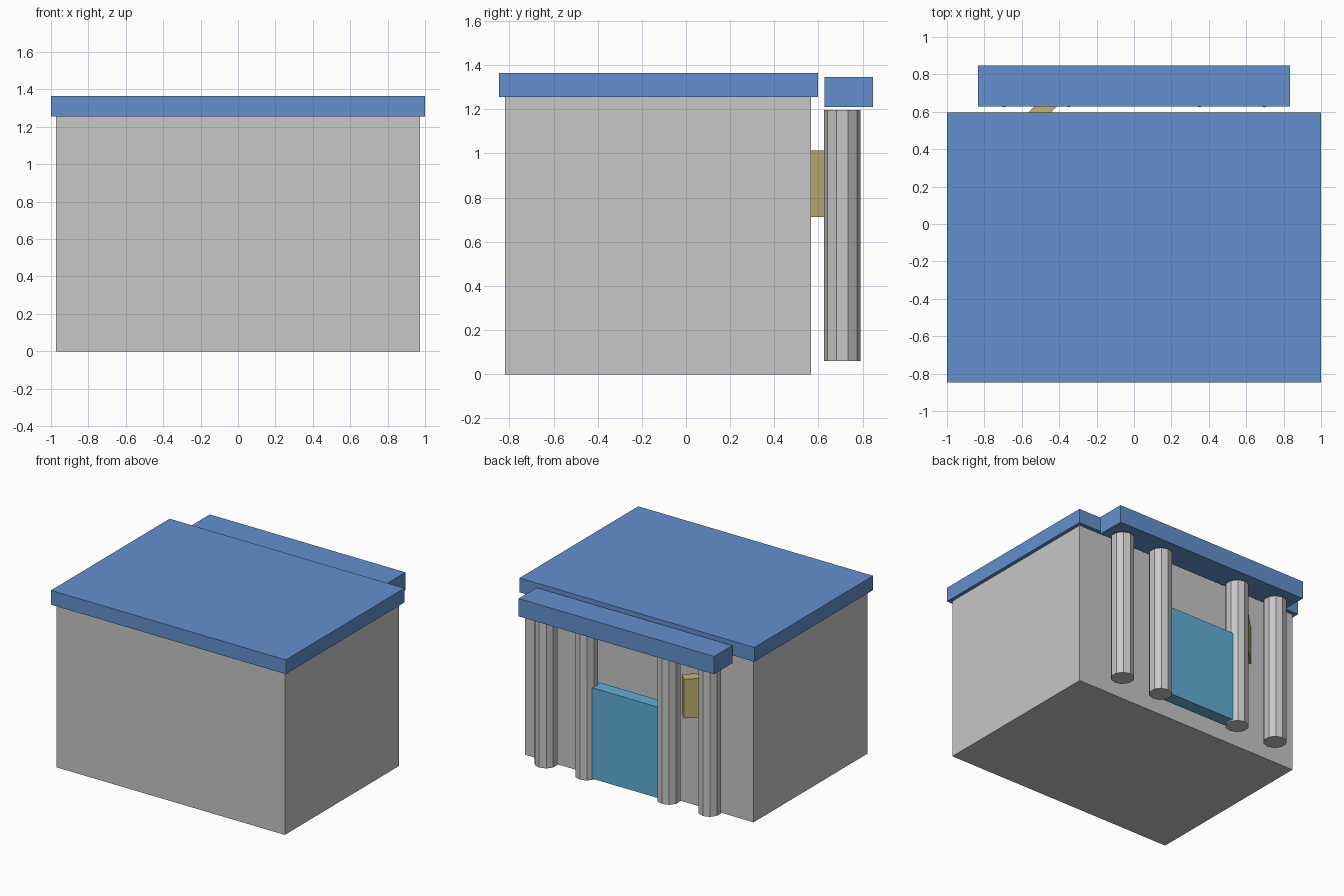
import bpy
import bmesh
import math
from mathutils import Matrix

cube = bpy.data.objects.get("Cube")
if cube:
    bpy.data.objects.remove(cube, do_unlink=True)


def material(name, rgb):
    mat = bpy.data.materials.new(name)
    mat.use_nodes = True
    colour = (*rgb, 1.0)
    mat.diffuse_color = colour
    mat.node_tree.nodes["Principled BSDF"].inputs["Base Color"].default_value = colour
    return mat


stone = material("stone_grey", (0.57, 0.57, 0.58))
roof_blue = material("roof_blue", (0.125, 0.28, 0.62))
door_blue = material("door_light_blue", (0.12, 0.43, 0.67))
gold = material("sign_gold", (0.55, 0.46, 0.17))


def finish(bm, name, mat):
    mesh = bpy.data.meshes.new(name)
    bm.to_mesh(mesh)
    bm.free()
    mesh.materials.append(mat)
    obj = bpy.data.objects.new(name, mesh)
    bpy.context.scene.collection.objects.link(obj)
    return obj


def box(name, mat, x, y, z):
    """Box between the given (low, high) limits, with its origin at its centre."""
    bm = bmesh.new()
    size = [hi - lo for lo, hi in (x, y, z)]
    bmesh.ops.create_cube(bm, size=1, matrix=Matrix.Diagonal((*size, 1)))
    obj = finish(bm, name, mat)
    obj.location = [(lo + hi) / 2 for lo, hi in (x, y, z)]
    return obj


def column(name, mat, x, y, radius, bottom, top):
    bm = bmesh.new()
    bmesh.ops.create_cone(bm, cap_ends=True, segments=10, radius1=radius,
                          radius2=radius, depth=top - bottom)
    obj = finish(bm, name, mat)
    obj.location = (x, y, (bottom + top) / 2)
    return obj


# Main building and its overhanging flat roof
box("building_body", stone, (-0.973, 0.973), (-0.82, 0.567), (0, 1.255))
box("main_roof", roof_blue, (-1, 1), (-0.847, 0.597), (1.255, 1.365))

# Porch roof over four ten-sided columns
box("porch_roof", roof_blue, (-0.833, 0.833), (0.627, 0.847), (1.21, 1.347))
for side, sign in (("left", 1), ("right", -1)):
    for place, x in (("inner", 0.35), ("outer", 0.697)):
        column(f"{side}_{place}_column", stone, sign * x, 0.707, 0.083, 0.06, 1.197)

# Door slab between the inner columns
box("door", door_blue, (-0.287, 0.287), (0.645, 0.745), (0.07, 0.77))

# Angled sign set into the back wall
sign_board = box("sign_board", gold, (-0.694, -0.394), (0.515, 0.599), (0.713, 1.013))
sign_board.rotation_euler.z = math.radians(45)
